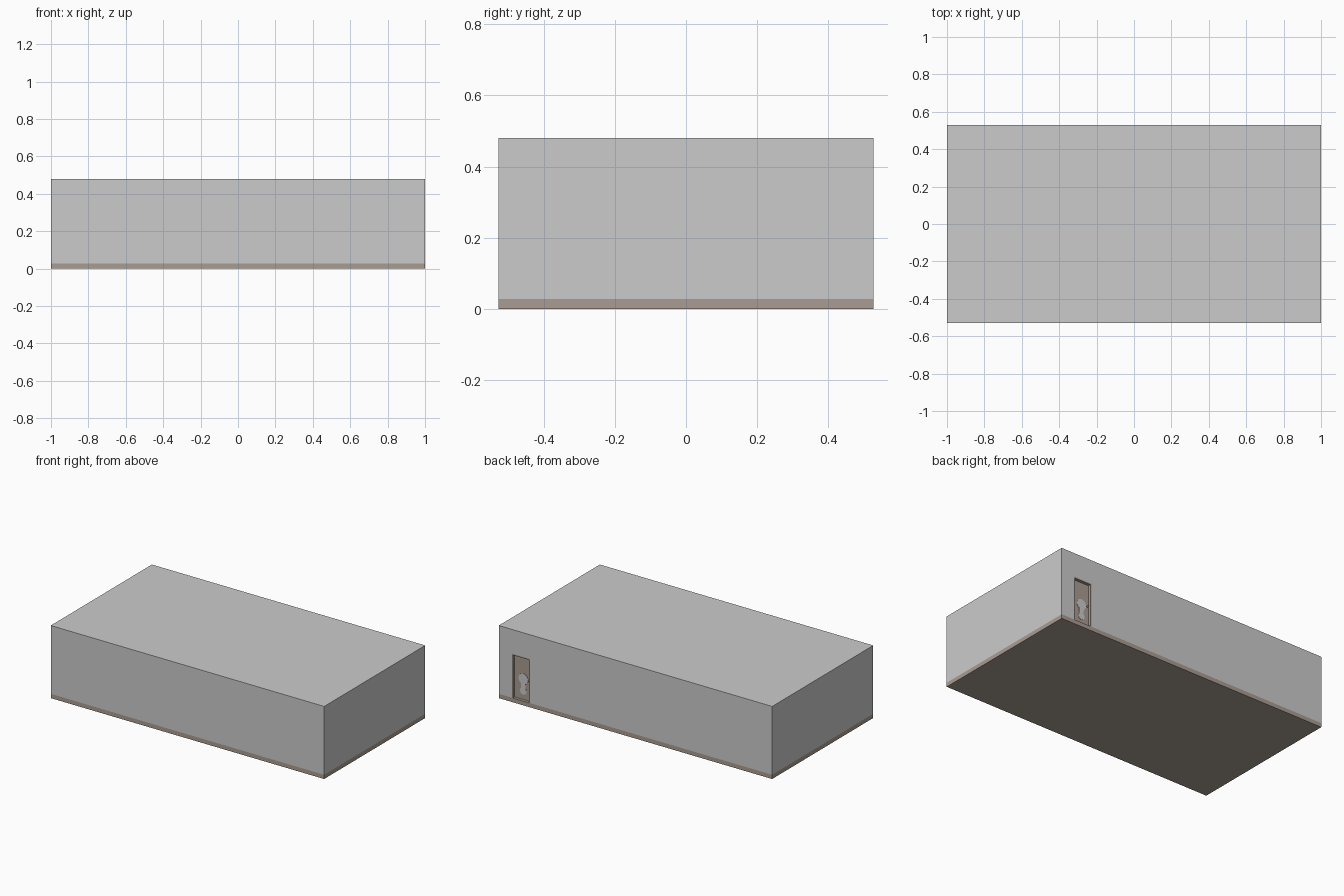
import bpy, bmesh, math

if "Cube" in bpy.data.objects:
    bpy.data.objects.remove(bpy.data.objects["Cube"])

def material(name, r, g, b):
    m = bpy.data.materials.new(name)
    m.diffuse_color = (r, g, b, 1)
    m.use_nodes = True
    m.node_tree.nodes["Principled BSDF"].inputs["Base Color"].default_value = m.diffuse_color
    return m

grey = material("wall grey", 0.60, 0.60, 0.60)
brown = material("warm brown", 0.40, 0.335, 0.29)

W, D, H, BASE = 1.0, 0.528, 0.48, 0.028
DX0, DX1, DTOP = 0.77, 0.905, 0.32     # door opening in the back wall
DEPTH = 0.025

def make(name, bm, mat):
    bmesh.ops.recalc_face_normals(bm, faces=bm.faces)
    me = bpy.data.meshes.new(name)
    bm.to_mesh(me)
    bm.free()
    me.materials.append(mat)
    ob = bpy.data.objects.new(name, me)
    bpy.context.collection.objects.link(ob)
    return ob

def prism(name, pts, lo, hi, mat, axis="z"):
    """Extrude a closed outline along z or y."""
    bm = bmesh.new()
    put = (lambda p, t: (p[0], p[1], t)) if axis == "z" else (lambda p, t: (p[0], t, p[1]))
    f = bm.faces.new([bm.verts.new(put(p, lo)) for p in pts])
    new = bmesh.ops.extrude_face_region(bm, geom=[f])["geom"]
    off = (0, 0, hi - lo) if axis == "z" else (0, hi - lo, 0)
    bmesh.ops.translate(bm, vec=off, verts=[v for v in new if isinstance(v, bmesh.types.BMVert)])
    return make(name, bm, mat)

def rect(x0, y0, x1, y1):
    return [(x0, y0), (x1, y0), (x1, y1), (x0, y1)]

# floor with skirting band, walls with a notch for the door, upper walls with ceiling
prism("floor_and_skirting", rect(-W, -D, W, D), 0, BASE, brown)
notched = [(-W, -D), (W, -D), (W, D), (DX1, D), (DX1, D - DEPTH),
           (DX0, D - DEPTH), (DX0, D), (-W, D)]
prism("walls", notched, BASE, DTOP, grey)
prism("upper_walls_and_ceiling", rect(-W, -D, W, D), DTOP, H, grey)

# door frame lining the opening, and the door leaf
T = 0.008
y0, y1 = D - DEPTH, D
prism("frame_left", rect(DX0, BASE, DX0 + T, DTOP), y0, y1, brown, "y")
prism("frame_right", rect(DX1 - T, BASE, DX1, DTOP), y0, y1, brown, "y")
prism("frame_top", rect(DX0 + T, DTOP - T, DX1 - T, DTOP), y0, y1, brown, "y")
prism("door_leaf", rect(DX0 + T, BASE, DX1 - T, DTOP - T), y0, y0 + 0.006, brown, "y")

# pale keyhole-shaped panel: round head, narrow neck, round foot
cx = 0.833
def arc(cz, r, a0, a1, n):
    return [(cx + r * math.cos(math.radians(a0 + (a1 - a0) * i / n)),
             cz + r * math.sin(math.radians(a0 + (a1 - a0) * i / n))) for i in range(n + 1)]
panel = arc(0.165, 0.035, -60, 240, 16) + arc(0.085, 0.024, 130, 410, 12)
prism("door_panel", panel, y0 + 0.006, y0 + 0.008, grey, "y")

# door knob
bm = bmesh.new()
bmesh.ops.create_uvsphere(bm, u_segments=10, v_segments=6, radius=0.006)
bmesh.ops.translate(bm, vec=(DX0 + 0.02, y0 + 0.012, 0.165), verts=bm.verts)
make("door_knob", bm, brown)
